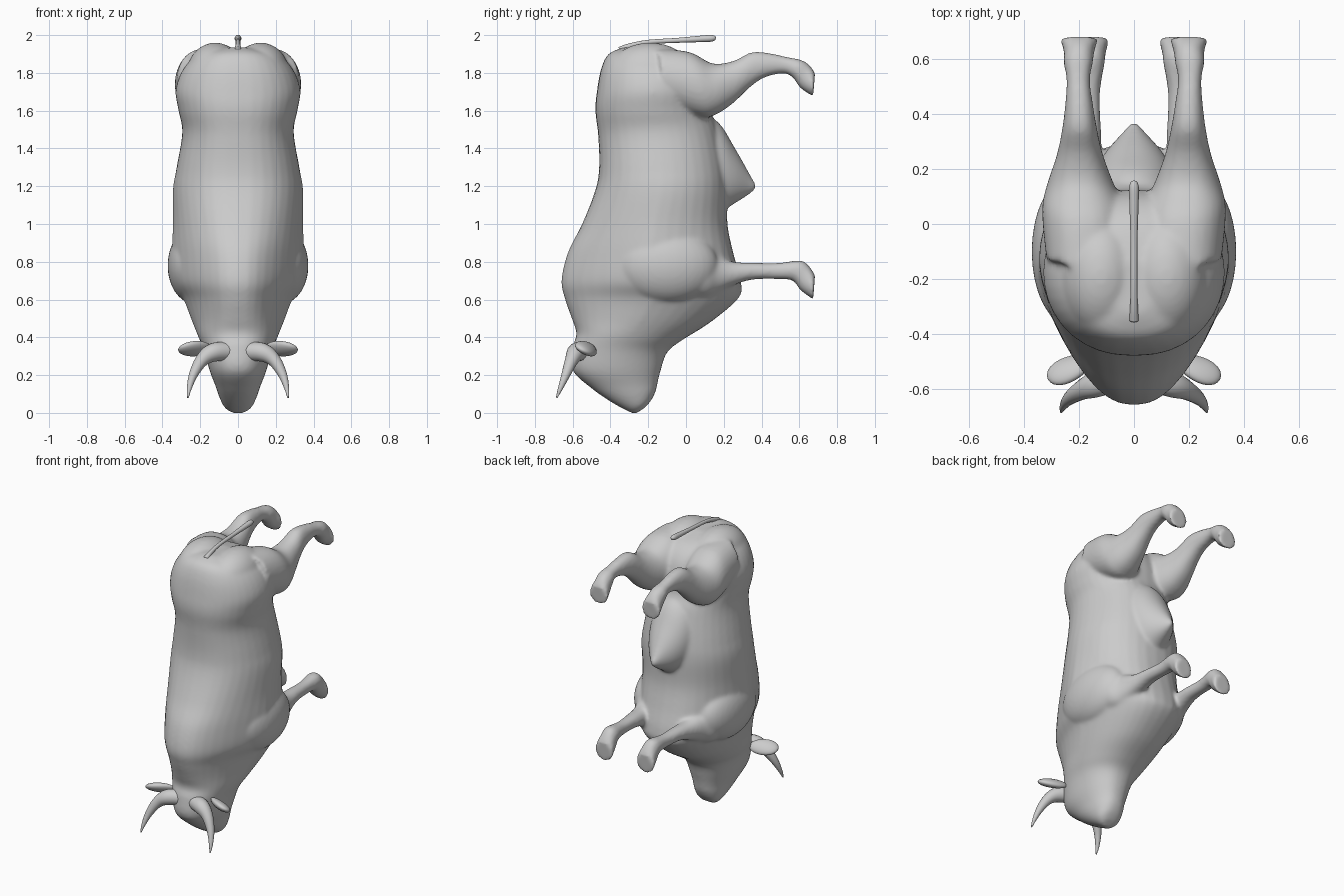
import bpy, bmesh, math
from mathutils import Vector


def spline(rows, steps=5):
    # Catmull-Rom interpolation between profile rows
    out = []
    for i in range(len(rows) - 1):
        p0, p1 = rows[max(i - 1, 0)], rows[i]
        p2, p3 = rows[i + 1], rows[min(i + 2, len(rows) - 1)]
        for s in range(steps):
            t = s / steps
            out.append([0.5 * (2 * b + (c - a) * t + (2 * a - 5 * b + 4 * c - d) * t * t
                               + (3 * b - a - 3 * c + d) * t ** 3)
                        for a, b, c, d in zip(p0, p1, p2, p3)])
    out.append(list(rows[-1]))
    return out


def loft(bm, rows, square=1.0, n=36, sides=(1,)):
    # each row: back y, back z, belly y, belly z, half width, centre x, back pinch
    for side in sides:
        rings = []
        for ay, az, by, bz, w, cx, k in spline(rows):
            ring = []
            for j in range(n):
                a = 2 * math.pi * j / n
                c, s = math.cos(a), math.sin(a)
                x = w * math.copysign(abs(s) ** square, s) * (1 - k * max(0, -c))
                f = (1 + c) / 2
                ring.append(bm.verts.new((side * (cx + x), ay + (by - ay) * f, az + (bz - az) * f)))
            rings.append(ring)
        faces = [bm.faces.new(rings[0]), bm.faces.new(rings[-1][::-1])]
        for r, q in zip(rings, rings[1:]):
            for j in range(n):
                faces.append(bm.faces.new((r[j], q[j], q[(j + 1) % n], r[(j + 1) % n])))
        bmesh.ops.recalc_face_normals(bm, faces=faces)


def ball(bm, loc, size):
    # muscle bulges on both sides
    for side in (1, -1):
        vs = bmesh.ops.create_uvsphere(bm, u_segments=32, v_segments=20, radius=1)["verts"]
        for v in vs:
            v.co = Vector((side * loc[0] + v.co.x * size[0], loc[1] + v.co.y * size[1],
                           loc[2] + v.co.z * size[2]))


def tube(name, pts, mirror=False):
    # tapered tube through (x, y, z, radius) points
    bm = bmesh.new()
    path = spline(pts, 6)
    n, rings = 16, []
    for i, p in enumerate(path):
        d = Vector(path[min(i + 1, len(path) - 1)][:3]) - Vector(path[max(i - 1, 0)][:3])
        u = d.cross(Vector((0.3, 1, 0.2)) if mirror else Vector((1, 0, 0))).normalized()
        v = d.cross(u).normalized()
        rings.append([bm.verts.new(Vector(p[:3]) + p[3] * (u * math.cos(2 * math.pi * j / n)
                                                          + v * math.sin(2 * math.pi * j / n)))
                      for j in range(n)])
    bm.faces.new(rings[0])
    bm.faces.new(rings[-1])
    for r, q in zip(rings, rings[1:]):
        for j in range(n):
            bm.faces.new((r[j], q[j], q[(j + 1) % n], r[(j + 1) % n]))
    bmesh.ops.recalc_face_normals(bm, faces=bm.faces[:])
    return finish(name, bm, mirror)


def finish(name, bm, mirror=False):
    me = bpy.data.meshes.new(name)
    bm.to_mesh(me)
    bm.free()
    ob = bpy.data.objects.new(name, me)
    bpy.context.collection.objects.link(ob)
    for p in me.polygons:
        p.use_smooth = True
    if mirror:
        ob.modifiers.new("mirror", "MIRROR")
    return ob


bm = bmesh.new()
# trunk, neck and head
loft(bm, [
    (-.33, 1.935, -.14, 1.93, .07, 0, 0), (-.41, 1.90, .0, 1.89, .21, 0, 0),
    (-.45, 1.82, .08, 1.82, .29, 0, 0), (-.472, 1.7, .12, 1.72, .33, 0, 0),
    (-.48, 1.6, .13, 1.6, .315, 0, 0), (-.465, 1.47, .17, 1.5, .295, 0, 0),
    (-.46, 1.3, .21, 1.3, .325, 0, 0), (-.48, 1.18, .22, 1.18, .345, 0, .05),
    (-.55, 1.0, .22, 1.0, .345, 0, .15), (-.625, .85, .25, .85, .35, 0, .28),
    (-.66, .7, .29, .7, .345, 0, .32), (-.64, .6, .28, .61, .29, 0, .25),
    (-.605, .5, .13, .48, .245, 0, .15), (-.58, .42, -.02, .385, .21, 0, 0),
    (-.60, .345, -.10, .32, .18, 0, 0), (-.60, .225, -.135, .22, .15, 0, 0),
    (-.5, .13, -.15, .16, .12, 0, 0), (-.4, .06, -.16, .115, .10, 0, 0),
    (-.31, .01, -.185, .065, .075, 0, 0), (-.27, -.005, -.22, .025, .04, 0, 0)], .85)
# pointed belly fold
loft(bm, [(.05, 1.6, .05, 1.03, .2, 0, 0), (.17, 1.54, .19, 1.07, .15, 0, 0),
          (.26, 1.4, .26, 1.11, .105, 0, 0), (.34, 1.26, .34, 1.16, .035, 0, 0),
          (.37, 1.21, .37, 1.185, .01, 0, 0)])
# shoulders and haunches
ball(bm, (.235, -.1, .78), (.138, .27, .2))
ball(bm, (.12, -.19, 1.8), (.15, .22, .16))
# hind legs
loft(bm, [(-.15, 1.93, -.1, 1.62, .15, .17, 0), (.02, 1.91, .08, 1.565, .15, .185, 0),
          (.14, 1.85, .16, 1.58, .12, .195, 0), (.25, 1.863, .25, 1.64, .085, .197, 0),
          (.35, 1.91, .34, 1.725, .064, .198, 0), (.45, 1.903, .42, 1.777, .051, .2, 0),
          (.53, 1.885, .52, 1.797, .043, .203, 0), (.605, 1.87, .57, 1.77, .054, .203, 0),
          (.65, 1.845, .605, 1.72, .056, .2, 0), (.683, 1.80, .673, 1.675, .071, .2, 0)],
     .85, 28, (1, -1))
# front legs
loft(bm, [(-.1, .9, -.05, .6, .13, .21, 0), (.08, .87, .1, .61, .115, .2, 0),
          (.17, .83, .17, .635, .085, .185, 0), (.25, .80, .25, .675, .062, .178, 0),
          (.35, .795, .35, .705, .05, .17, 0), (.48, .793, .48, .708, .042, .165, 0),
          (.6, .807, .565, .70, .053, .16, 0), (.645, .785, .605, .65, .056, .158, 0),
          (.683, .73, .673, .60, .07, .158, 0)], .85, 28, (1, -1))
body = finish("body_with_legs", bm)
rm = body.modifiers.new("blend", "REMESH")
rm.mode = "VOXEL"
rm.voxel_size = .011
rm.use_smooth_shade = True
sm = body.modifiers.new("soften", "SMOOTH")
sm.factor = .5
sm.iterations = 10

# horns
tube("horns", [(.05, -.545, .325, .05), (.13, -.58, .32, .05), (.19, -.605, .28, .036),
               (.235, -.635, .205, .024), (.258, -.665, .13, .013), (.265, -.685, .08, .004)], True)

# ears
bm = bmesh.new()
bmesh.ops.create_uvsphere(bm, u_segments=24, v_segments=16, radius=1)
for v in bm.verts:
    t = v.co.x
    x, y, z = t * .095, v.co.y * .045 * (1 + .25 * t), v.co.z * .033
    a = math.radians(-25)
    v.co = (.228 + x * math.cos(a) - y * math.sin(a),
            -.525 + x * math.sin(a) + y * math.cos(a), .34 + z - .03 * (v.co.y * .8))
finish("ears", bm, True)

# tail
tube("tail", [(0, -.35, 1.92, .018), (0, -.3, 1.942, .014), (0, -.2, 1.963, .012),
              (0, -.05, 1.972, .013), (0, .08, 1.98, .017), (0, .13, 1.983, .018),
              (0, .152, 1.985, .012), (0, .158, 1.985, .003)])
